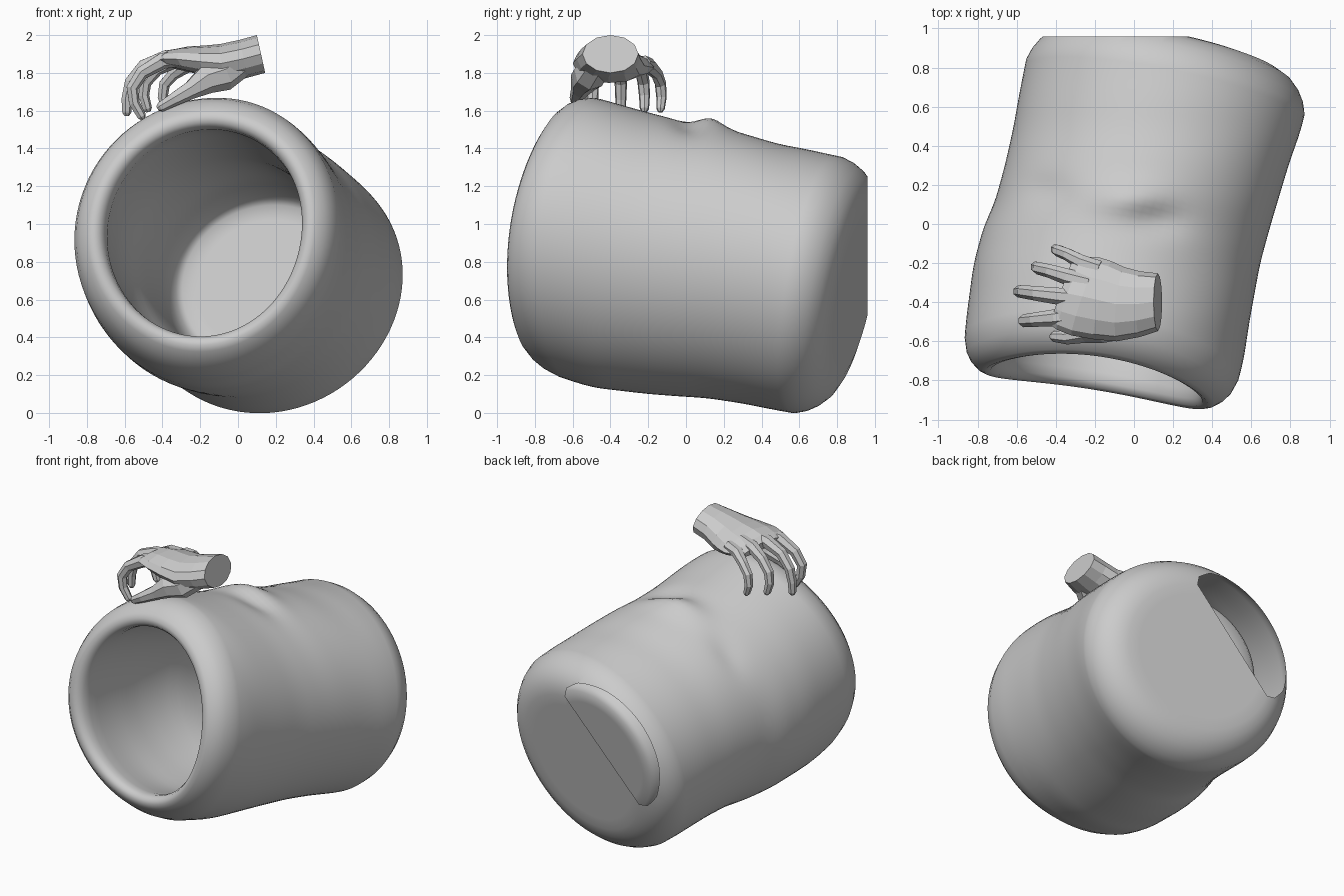
import bpy, bmesh, math
from mathutils import Vector

# Silhouette of the log along y: (y, left, right, bottom, top)
SIL = [(-1.00, -.88, .46, .29, 1.69), (-.85, -.88, .52, .25, 1.69), (-.70, -.875, .56, .20, 1.685),
       (-.50, -.86, .59, .135, 1.675), (-.20, -.82, .645, .10, 1.59), (.00, -.765, .70, .085, 1.54),
       (.10, -.715, .73, .08, 1.525), (.30, -.66, .79, .05, 1.48), (.50, -.615, .86, .01, 1.42),
       (.62, -.595, .885, -.01, 1.40), (.80, -.56, .90, -.02, 1.36), (1.2, -.48, .91, -.04, 1.28)]
SIDES = 96


def sil_linear(y):
    y = min(max(y, SIL[0][0]), SIL[-1][0])
    for a, b in zip(SIL, SIL[1:]):
        if y <= b[0]:
            f = (y - a[0]) / (b[0] - a[0])
            return [p + (q - p) * f for p, q in zip(a[1:], b[1:])]


def sil(y):
    # average of neighbours softens the corners between stations
    s = [sil_linear(y + d) for d in (-.06, -.03, 0, .03, .06)]
    return [sum(c) / 5 for c in zip(*s)]


def front(x, z):
    d = z - .98
    return -.84 - .16 * (x + .2) + .15 * d + .22 * d * d


def back(x, z):
    return .97 - .31 * (.66 * (x - .3) - .63 * (z - 1.2))


def log_point(ang, t, off, inset, s):
    y = -.9 + 1.7 * t
    for _ in range(6):
        l, r, b, h = sil(y)
        x = (l + r) / 2 + ((r - l) / 2 - inset) * s * math.cos(ang)
        z = (b + h) / 2 + ((h - b) / 2 - inset) * s * math.sin(ang)
        y = front(x, z) * (1 - t) + back(x, z) * t + off
    if inset == 0 and z > 1:
        # ridge, dip and side dimple on the top
        z += .045 * math.exp(-((y - .13) / .09) ** 2 - ((x + .02) / .2) ** 2)
        z -= .03 * math.exp(-((y - .02) / .08) ** 2 - ((x - .12) / .15) ** 2)
        z -= .025 * math.exp(-((y - .17) / .08) ** 2 - ((x + .45) / .12) ** 2)
    return Vector((x, y, z))


def loft(name, rings, smooth=False, cut_y=None):
    bm = bmesh.new()
    rows = [[bm.verts.new(p) for p in ring] for ring in rings]
    n = len(rows[0])
    for a, b in zip(rows, rows[1:]):
        for i in range(n):
            bm.faces.new((a[i], a[(i + 1) % n], b[(i + 1) % n], b[i]))
    bm.faces.new(rows[0])
    bm.faces.new(rows[-1])
    bmesh.ops.recalc_face_normals(bm, faces=bm.faces)
    if cut_y is not None:
        bmesh.ops.bisect_plane(bm, geom=bm.verts[:] + bm.edges[:] + bm.faces[:],
                               plane_co=(0, cut_y, 0), plane_no=(0, 1, 0), clear_outer=True)
    me = bpy.data.meshes.new(name)
    bm.to_mesh(me)
    bm.free()
    for p in me.polygons:
        p.use_smooth = smooth
    ob = bpy.data.objects.new(name, me)
    bpy.context.collection.objects.link(ob)
    return ob


# Hollow log: inner cap -> inner wall -> rounded rim -> outer wall -> outer cap
spec = [(1, -.16, .22, s) for s in (.02, .25, .5, .75, .92)]
spec += [(1, -.19, .22, .98), (1, -.25, .21, 1)]
spec += [(1 - k / 20, -.25 + .43 * k / 20, .20 - .02 * k / 20, 1) for k in range(1, 21)]
spec += [(0, .10, .18, 1), (0, .05, .17, 1), (0, .015, .145, 1), (0, 0, .11, 1),
         (0, .01, .08, 1), (0, .045, .04, 1), (0, .09, .015, 1), (0, .16, 0, 1)]
spec += [(k / 44, .16 - .36 * k / 44, 0, 1) for k in range(1, 45)]
spec += [(1, -.14, .018, 1), (1, -.09, .045, 1), (1, -.045, .085, 1), (1, -.015, .14, 1), (1, 0, .2, 1)]
spec += [(1, 0, .2, s) for s in (.85, .7, .5, .25, .02)]
loft("hollow_log", [[log_point(2 * math.pi * i / SIDES, *sp) for i in range(SIDES)] for sp in spec],
     smooth=True, cut_y=.96)


# Palm with flat-cut wrist: (x, y centre, z centre, half width, half height)
def palm_ring(x, y, z, ry, rz, n=12):
    k = min(1, max(0, (.0 - x) / .25))
    pts = []
    for i in range(n):
        a = 2 * math.pi * i / n
        dz = rz * math.sin(a)
        dy = ry * math.cos(a)
        # knuckle line slants back and down toward the little finger
        pts.append((x - .22 * dz + .35 * dy * k, y + dy, z + dz - .22 * k * max(dy, 0)))
    return pts


loft("palm", [palm_ring(*r) for r in [
    (.122, -.40, 1.90, .148, .10), (.03, -.41, 1.875, .168, .10), (-.07, -.41, 1.85, .19, .103),
    (-.16, -.39, 1.86, .20, .085), (-.25, -.37, 1.872, .20, .068),
    (-.33, -.355, 1.875, .185, .05), (-.37, -.35, 1.865, .165, .03)]])


# Fingers: faceted tubes along bent paths of (x, y, z, radius)
def tube(name, path, n=7):
    pts = [Vector(p[:3]) for p in path]
    rings = []
    for i, p in enumerate(pts):
        d = (pts[min(i + 1, len(pts) - 1)] - pts[max(i - 1, 0)]).normalized()
        u = d.cross(Vector((0, 1, 0))).normalized()
        v = d.cross(u)
        r = path[i][3]
        rings.append([p + (u * math.cos(2 * math.pi * k / n) + v * math.sin(2 * math.pi * k / n)) * r
                      for k in range(n)])
    # rounded fingertip
    rings.append([pts[-1] + (q - pts[-1]) * .5 + d * .018 for q in rings[-1]])
    loft(name, rings)


tube("index_finger", [(-.26, -.46, 1.885, .045), (-.40, -.48, 1.865, .045), (-.51, -.49, 1.80, .037),
                      (-.56, -.495, 1.72, .034), (-.55, -.495, 1.64, .030), (-.51, -.49, 1.57, .025)])
tube("middle_finger", [(-.26, -.38, 1.89, .045), (-.38, -.37, 1.88, .045), (-.50, -.355, 1.835, .038),
                       (-.57, -.345, 1.75, .034), (-.59, -.345, 1.66, .030), (-.59, -.345, 1.59, .025)])
tube("ring_finger", [(-.23, -.30, 1.88, .045), (-.34, -.27, 1.865, .043), (-.43, -.24, 1.82, .036),
                     (-.49, -.225, 1.75, .033), (-.50, -.22, 1.68, .030), (-.48, -.22, 1.61, .025)])
tube("little_finger", [(-.18, -.23, 1.85, .045), (-.27, -.195, 1.84, .040), (-.34, -.155, 1.795, .033),
                       (-.39, -.135, 1.74, .031), (-.40, -.13, 1.67, .028), (-.38, -.135, 1.61, .023)])
tube("thumb", [(.02, -.46, 1.86, .08), (-.08, -.51, 1.79, .088), (-.17, -.535, 1.765, .078),
               (-.25, -.56, 1.71, .050), (-.34, -.58, 1.66, .037), (-.41, -.575, 1.62, .028)])
